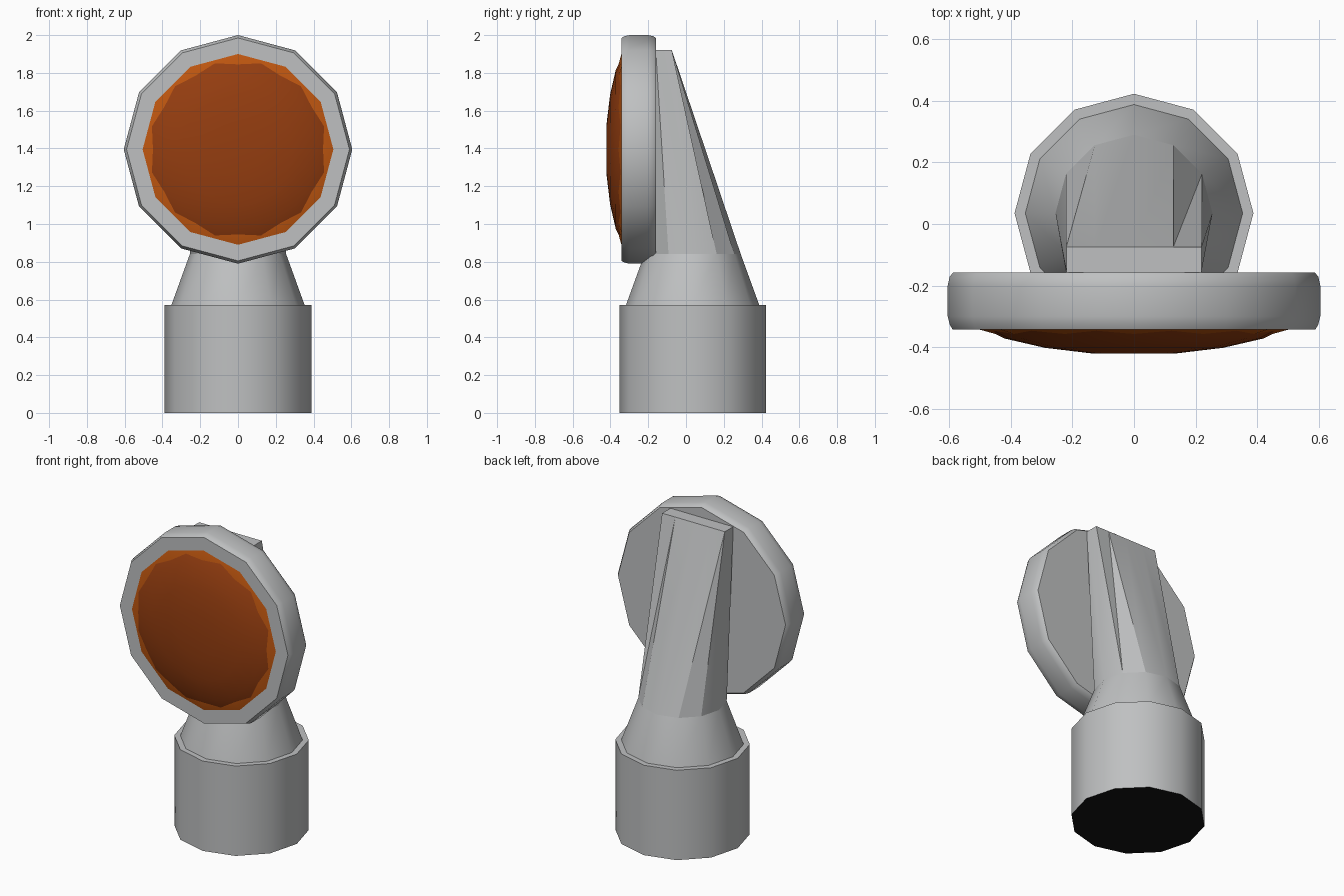
import bpy, bmesh, math
from mathutils import Vector

if "Cube" in bpy.data.objects:
    bpy.data.objects.remove(bpy.data.objects["Cube"])

def mat(name, rgb):
    m = bpy.data.materials.new(name)
    m.diffuse_color = (*rgb, 1)
    m.use_nodes = True
    m.node_tree.nodes["Principled BSDF"].inputs["Base Color"].default_value = m.diffuse_color
    return m

GREY = mat("light grey", (0.52, 0.53, 0.535))
ORANGE = mat("orange", (0.53, 0.095, 0.005))
BROWN = mat("amber brown", (0.30, 0.047, 0.005))
BLACK = mat("black", (0.006, 0.006, 0.006))

CY = 0.035   # centre of the round post in y
CZ = 1.395   # centre of the lamp head in z

def finish(bm, name, mats, smooth=None):
    bmesh.ops.recalc_face_normals(bm, faces=bm.faces)
    me = bpy.data.meshes.new(name)
    bm.to_mesh(me)
    bm.free()
    for m in mats:
        me.materials.append(m)
    ob = bpy.data.objects.new(name, me)
    bpy.context.collection.objects.link(ob)
    if smooth:
        bpy.ops.object.select_all(action='DESELECT')
        ob.select_set(True)
        bpy.context.view_layer.objects.active = ob
        bpy.ops.object.shade_smooth_by_angle(angle=math.radians(smooth))
    return ob

def loft(rings, diagonal=False):
    """Skin equal-length rings of points and cap both ends."""
    bm = bmesh.new()
    vs = [[bm.verts.new(p) for p in r] for r in rings]
    n = len(vs[0])
    for a, b in zip(vs, vs[1:]):
        for i in range(n):
            j = (i + 1) % n
            if diagonal:
                bm.faces.new((a[i], a[j], b[j]))
                bm.faces.new((a[i], b[j], b[i]))
            else:
                bm.faces.new((a[i], a[j], b[j], b[i]))
    bm.faces.new(vs[0])
    bm.faces.new(vs[-1])
    return bm

def circle(r, n=12):
    return [(r * math.cos(2 * math.pi * i / n), r * math.sin(2 * math.pi * i / n)) for i in range(n)]

def post_ring(r, z):
    return [Vector((x, y + CY, z)) for x, y in circle(r)]

def head_ring(r, y, n=12):
    return [Vector((x, y, z + CZ)) for x, z in circle(r, n)]

# Base socket, black underside
bm = loft([post_ring(0.388, 0), post_ring(0.388, 0.57)])
bm.faces.ensure_lookup_table()
for f in bm.faces:
    if f.calc_center_median().z < 0.01:
        f.material_index = 1
finish(bm, "base_socket", [GREY, BLACK], 31)

# Neck cone
neck_top = post_ring(0.255, 0.84)
finish(loft([post_ring(0.355, 0.56), post_ring(0.353, 0.57), neck_top]), "neck", [GREY], 31)

# Arm tapering from the round neck to a flat bar behind the head
bar = []
for p in neck_top:
    y = -0.075 if p.y > CY + 0.01 else (-0.15 if p.y > CY - 0.01 else -0.16)
    bar.append(Vector((max(-0.22, min(0.22, p.x)), y, 1.92)))
finish(loft([neck_top, bar], diagonal=True), "arm", [GREY], 20)

# Lamp head rim with softened edges
rim = [(0.588, -0.158), (0.599, -0.172), (0.605, -0.20), (0.605, -0.30), (0.599, -0.325), (0.59, -0.342)]
finish(loft([head_ring(r, y) for r, y in rim]), "head_rim", [GREY], 35)

# Orange lens border
border = [(0.505, -0.335), (0.505, -0.342), (0.44, -0.36)]
finish(loft([head_ring(r, y) for r, y in border]), "lens_border", [ORANGE], 35)

# Brown domed lens
dome = [(0.475, -0.345), (0.42, -0.372), (0.29, -0.402), (0.14, -0.42)]
finish(loft([head_ring(r, y, 24) for r, y in dome]), "lens_dome", [BROWN], 35)
